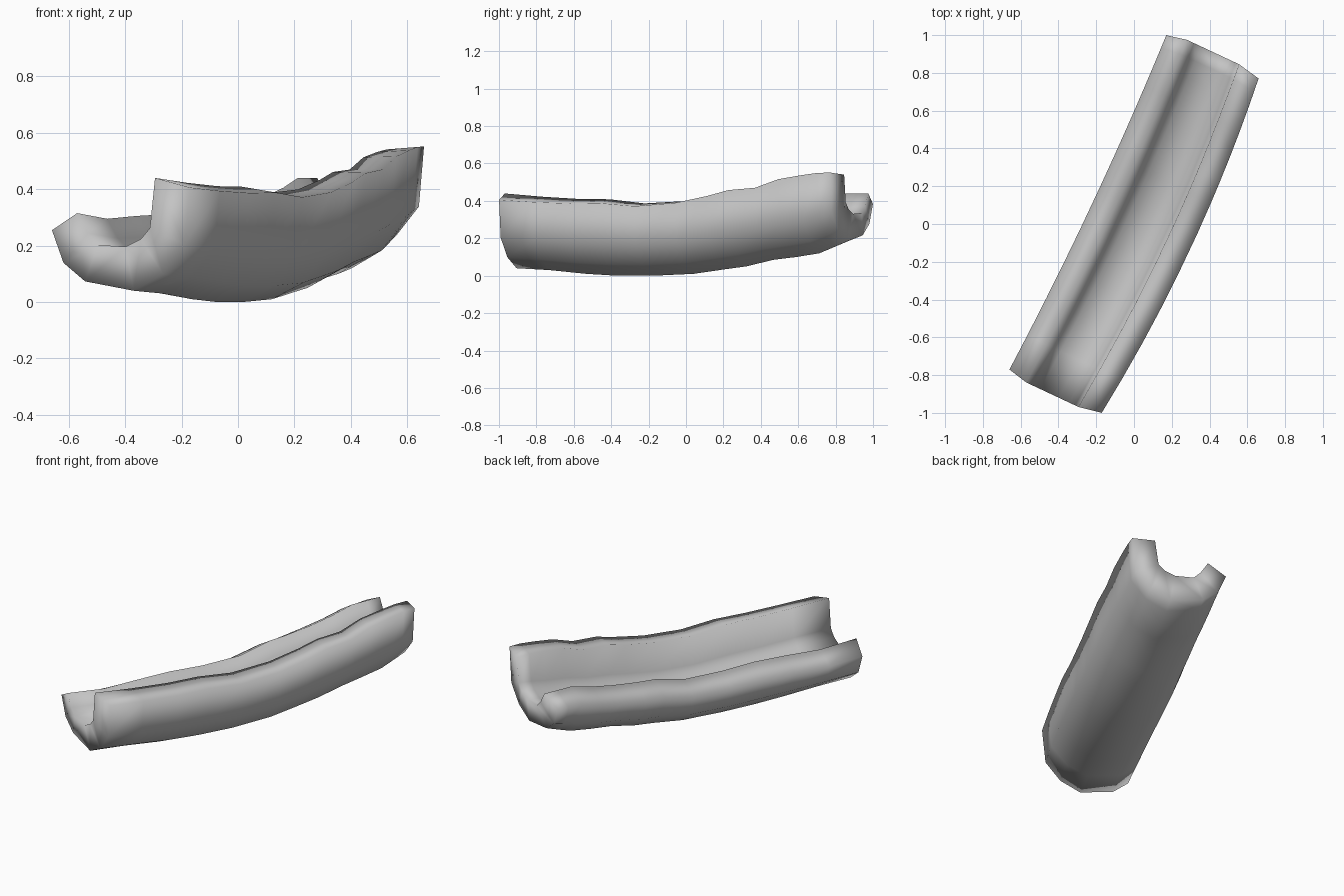
import bpy
import bmesh
from mathutils import Vector

cube = bpy.data.objects.get("Cube")
if cube:
    bpy.data.objects.remove(cube, do_unlink=True)

# Grey bark
bark = bpy.data.materials.new("bark_grey")
bark.use_nodes = True
colour = (0.55, 0.55, 0.55, 1)
bark.diffuse_color = colour
bark.node_tree.nodes["Principled BSDF"].inputs["Base Color"].default_value = colour

# Stations along the log: (position, underside, right rim, left rim)
stations = [
    (-0.885, 0.04, 0.315, 0.43),
    (-0.70, 0.03, 0.295, 0.415),
    (-0.50, 0.01, 0.305, 0.405),
    (-0.33, 0.0, 0.31, 0.405),
    (-0.14, 0.0, 0.30, 0.385),
    (0.08, 0.01, 0.305, 0.40),
    (0.25, 0.035, 0.35, 0.435),
    (0.36, 0.05, 0.36, 0.465),
    (0.50, 0.085, 0.38, 0.475),
    (0.62, 0.10, 0.405, 0.52),
    (0.74, 0.12, 0.44, 0.54),
    (0.82, 0.155, 0.44, 0.55),
    (0.885, 0.185, 0.44, 0.55),
]

# Trough section: (offset across, fraction of rim height, side), right to left
outer = [(-0.27, 0.78, "R"), (-0.225, 0.36, "R"), (-0.14, 0.12, "R"),
         (0.05, 0.0, "L"), (0.165, 0.15, "L"), (0.25, 0.42, "L"), (0.27, 0.97, "L")]
inner = [(-0.16, 1.0, "R"), (-0.118, 0.74, "R"), (-0.078, 0.59, "R"),
         (0.03, 0.4, "L"), (0.09, 0.47, "L"), (0.125, 0.57, "L"), (0.145, 1.0, "L")]
section = outer + inner[::-1]
across = Vector((0.905, -0.424, 0))
along = Vector((0.469, 1.0, 0))


def section_ring(bm, station):
    pos, base, right, left = station
    u = pos / 0.885
    ring = []
    for index, (offset, fraction, side) in enumerate(section):
        rim = right if side == "R" else left
        # The log bows to its left, most strongly on that side
        bend = (0.04 + 0.06 * offset) * (1 - u ** 2)
        # The inside lip swells outward at the two ends
        swell = 0.022 * u ** 9 if index >= len(outer) else 0
        point = along * (pos + swell) + across * (offset + bend)
        point.z = base + fraction * (rim - base)
        # The left rim twists gently along its length
        if side == "L" and fraction > 0.9:
            point.z += 0.2 * pos * (offset - 0.2)
        ring.append(bm.verts.new(point))
    return ring


# Hollowed half log: bridge the rings and close both ends
bm = bmesh.new()
rings = [section_ring(bm, s) for s in stations]
count = len(section)
for a, b in zip(rings, rings[1:]):
    for i in range(count):
        j = (i + 1) % count
        bm.faces.new((a[i], a[j], b[j], b[i]))
for ring in (rings[0], rings[-1]):
    for i in range(len(outer) - 1):
        bm.faces.new((ring[i], ring[i + 1], ring[count - 2 - i], ring[count - 1 - i]))
bmesh.ops.recalc_face_normals(bm, faces=bm.faces)
for face in bm.faces:
    face.smooth = True

mesh = bpy.data.meshes.new("hollow_half_log")
bm.to_mesh(mesh)
bm.free()
mesh.materials.append(bark)
log = bpy.data.objects.new("hollow_half_log", mesh)
bpy.context.collection.objects.link(log)
